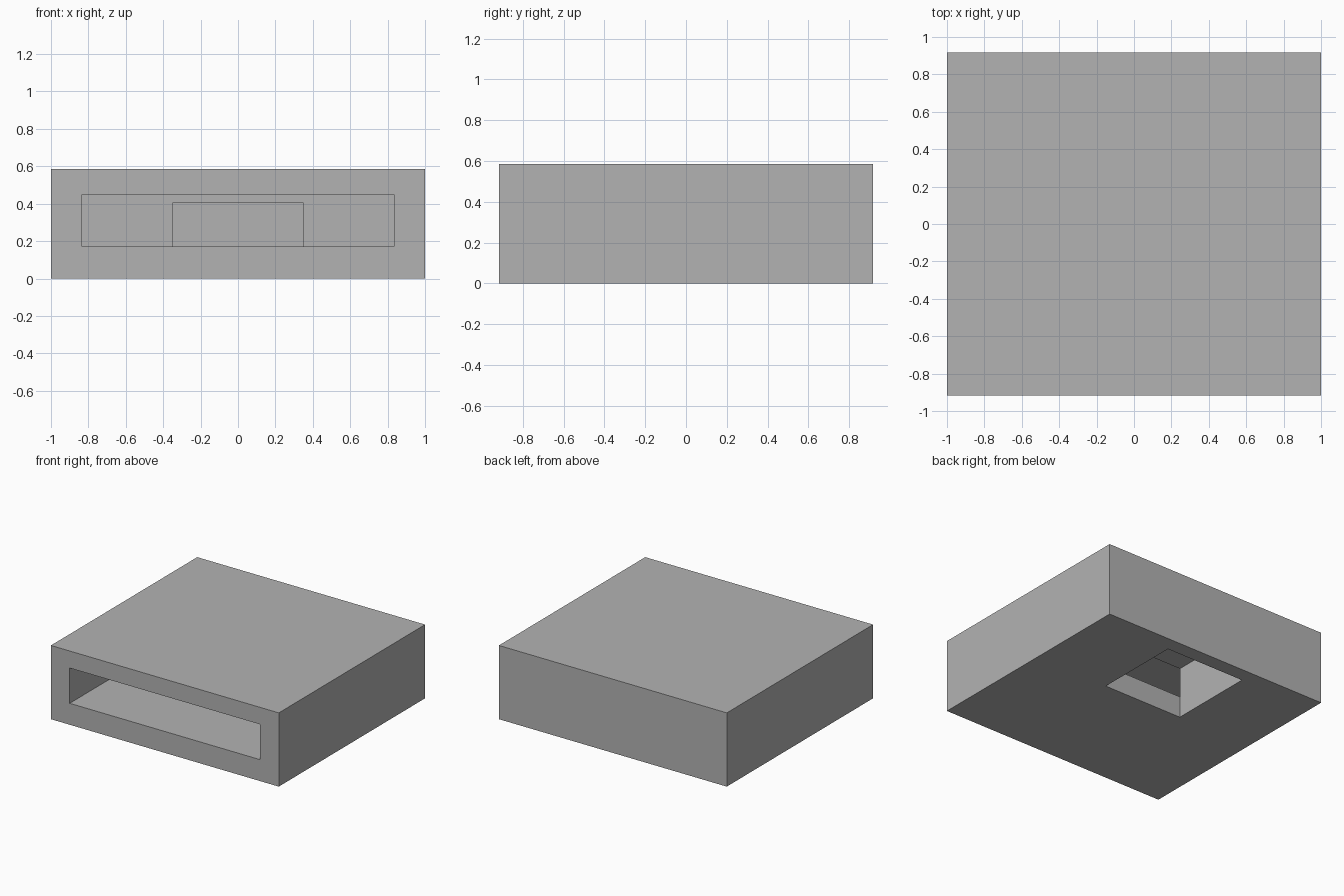
import bpy
import bmesh
from mathutils import Vector

old = bpy.data.objects.get("Cube")
if old:
    bpy.data.objects.remove(old, do_unlink=True)

# Plain grey material
grey = bpy.data.materials.new("plain_grey")
grey.use_nodes = True
colour = (0.45, 0.45, 0.45, 1)
grey.diffuse_color = colour
grey.node_tree.nodes["Principled BSDF"].inputs["Base Color"].default_value = colour


def box(name, low, high):
    """Axis-aligned box between two corners."""
    low, high = Vector(low), Vector(high)
    bm = bmesh.new()
    bmesh.ops.create_cube(bm, size=1)
    for v in bm.verts:
        v.co = (low + high) / 2 + v.co * (high - low)
    mesh = bpy.data.meshes.new(name)
    bm.to_mesh(mesh)
    bm.free()
    mesh.materials.append(grey)
    obj = bpy.data.objects.new(name, mesh)
    bpy.context.collection.objects.link(obj)
    return obj


def carve(target, cutter):
    """Subtract the cutter from the target, then discard it."""
    cutter.hide_render = True
    mod = target.modifiers.new(cutter.name, "BOOLEAN")
    mod.operation = "DIFFERENCE"
    mod.solver = "EXACT"
    mod.object = cutter
    bpy.context.view_layer.objects.active = target
    bpy.ops.object.modifier_apply(modifier=mod.name)
    bpy.data.objects.remove(cutter, do_unlink=True)


# Solid block
housing = box("housing", (-1, -0.917, 0), (1, 0.917, 0.585))

# Wide slot entering from the front
carve(housing, box("front_slot", (-0.835, -1.2, 0.17), (0.835, 0.1, 0.45)))

# Square shaft from the underside, opening into the back of the slot
carve(housing, box("bottom_shaft", (-0.35, 0.099, -0.2), (0.35, 0.8, 0.405)))
